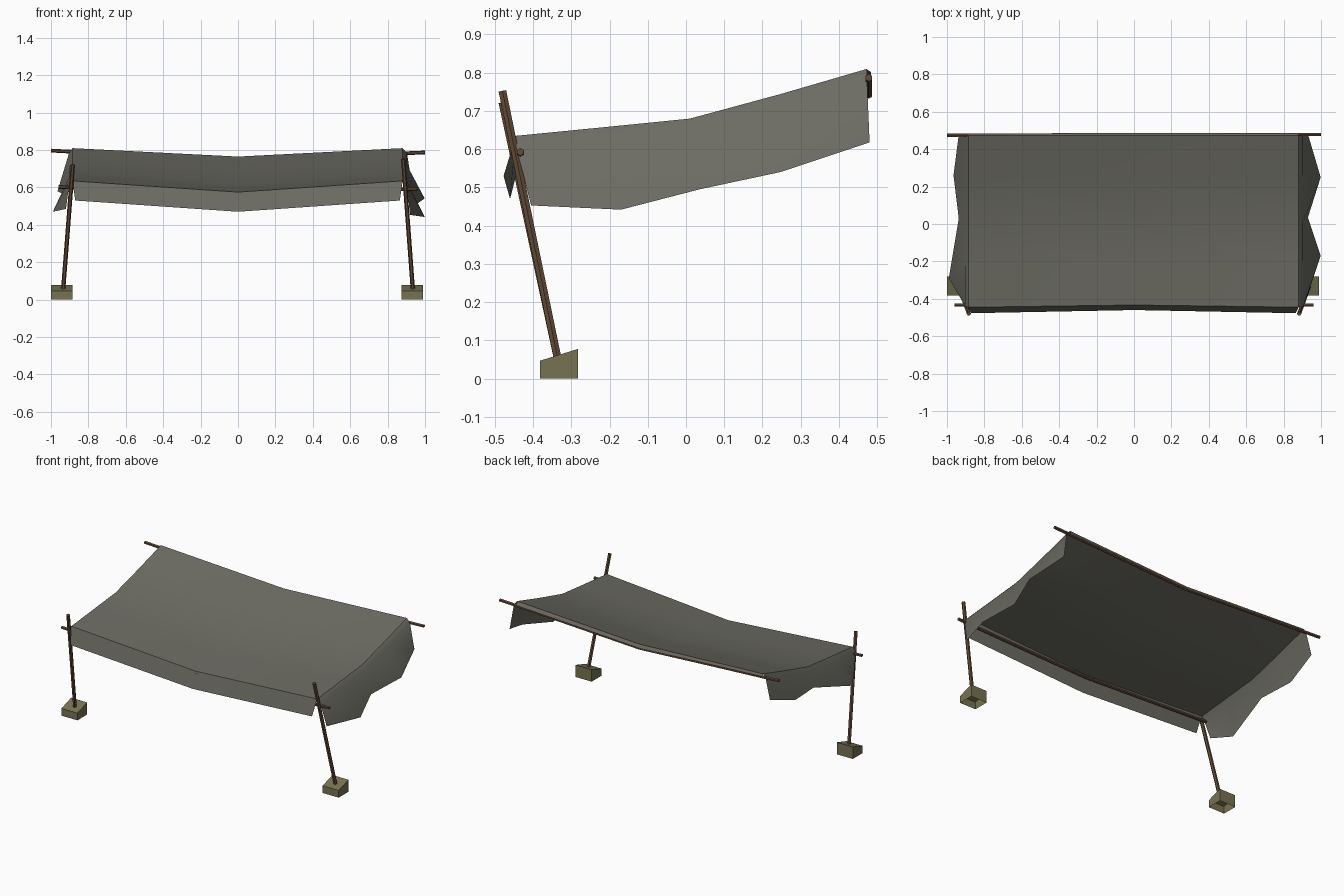
import bpy, bmesh, math
from mathutils import Vector

if "Cube" in bpy.data.objects:
    bpy.data.objects.remove(bpy.data.objects["Cube"])


def mat(name, col):
    m = bpy.data.materials.new(name)
    m.diffuse_color = (*col, 1)
    m.use_nodes = True
    m.node_tree.nodes["Principled BSDF"].inputs["Base Color"].default_value = m.diffuse_color
    return m


CLOTH = mat("grey canvas", (0.150, 0.148, 0.125))
WOOD = mat("brown wood", (0.125, 0.072, 0.040))
STONE = mat("olive stone", (0.185, 0.170, 0.085))


def finish(name, bm, m, smooth=None):
    me = bpy.data.meshes.new(name)
    bm.to_mesh(me)
    bm.free()
    me.materials.append(m)
    ob = bpy.data.objects.new(name, me)
    bpy.context.collection.objects.link(ob)
    if smooth:
        bpy.context.view_layer.objects.active = ob
        ob.select_set(True)
        bpy.ops.object.shade_smooth_by_angle(angle=math.radians(smooth))
        ob.select_set(False)
    return ob


def skin(bm, rows):
    """Join rows of points into a sheet of quads."""
    vs = [[bm.verts.new(p) for p in r] for r in rows]
    for a, b in zip(vs, vs[1:]):
        for i in range(len(a) - 1):
            bm.faces.new((a[i], a[i + 1], b[i + 1], b[i]))
    return vs


def pole(name, pts, r, sides=6):
    """Faceted pole swept along a polyline, capped at both ends."""
    pts = [Vector(p) for p in pts]
    d = (pts[-1] - pts[0]).normalized()
    u = d.cross(Vector((0, 1, 0))).normalized()
    w = d.cross(u)
    bm = bmesh.new()
    rings = [[p + r * (math.cos(a) * u + math.sin(a) * w)
              for a in [2 * math.pi * k / sides for k in range(sides)]] for p in pts]
    vs = [[bm.verts.new(c) for c in ring] for ring in rings]
    for a, b in zip(vs, vs[1:]):
        for k in range(sides):
            n = (k + 1) % sides
            bm.faces.new((a[k], a[n], b[n], b[k]))
    bm.faces.new(vs[0])
    bm.faces.new(vs[-1])
    bmesh.ops.recalc_face_normals(bm, faces=bm.faces)
    return finish(name, bm, WOOD, 40)


# canvas: sagging roof, front valance, back lip and two ragged side flaps
YS = [-0.445, -0.21, 0.01, 0.25, 0.473]
ZE = [0.635, 0.658, 0.68, 0.745, 0.81]      # height along the side edges
ZC = [0.575, 0.596, 0.62, 0.692, 0.765]     # height along the sagging middle
bm = bmesh.new()
rows = [[(-0.87, -0.477, 0.53), (0, -0.46, 0.47), (0.865, -0.477, 0.53)]]
for y, ze, zc in zip(YS, ZE, ZC):
    rows.append([(-0.885, y, ze), (0, y + (0.012 if y < -0.4 else 0), zc), (0.88, y, ze)])
rows.append([(-0.885, 0.483, 0.79), (0, 0.487, 0.745), (0.88, 0.483, 0.79)])
skin(bm, rows)

FLAPS = {
    -1: [(-0.92, -0.41, 0.485), (-0.99, -0.29, 0.47), (-0.937, 0.03, 0.565),
         (-0.965, 0.26, 0.58), (-0.937, 0.478, 0.655)],
    1: [(0.92, -0.405, 0.453), (0.998, -0.17, 0.442), (0.93, 0.035, 0.495),
        (0.998, 0.25, 0.541), (0.93, 0.48, 0.618)],
}
for s, hem in FLAPS.items():
    edge = [(-0.885 if s < 0 else 0.88, y, z) for y, z in zip(YS, ZE)]
    fold = [(s * 0.903, y, z - 0.025) for y, z in zip(YS, ZE)]
    skin(bm, [edge, fold, hem] if s > 0 else [hem, fold, edge])
bmesh.ops.remove_doubles(bm, verts=bm.verts, dist=0.0005)
bmesh.ops.recalc_face_normals(bm, faces=bm.faces)
if sum(f.normal.z for f in bm.faces) < 0:
    bmesh.ops.reverse_faces(bm, faces=bm.faces)
finish("canvas_sheet", bm, CLOTH, 35)

# bent rails under the canvas
pole("back_rail", [(-1, 0.475, 0.797), (-0.6, 0.476, 0.776), (0, 0.478, 0.742),
                   (0.6, 0.478, 0.77), (1, 0.478, 0.787)], 0.010)
pole("front_rail", [(-0.96, -0.433, 0.603), (0, -0.428, 0.557), (0.96, -0.433, 0.593)], 0.010)

# leaning posts and their wedge-topped footings (open underneath)
for side, s, top in (("left", -1, 0.722), ("right", 1, 0.752)):
    foot = Vector((s * 0.935, -0.335, 0.05))
    head = Vector((s * 0.883, -0.48, top))
    pole(side + "_post", [foot, head], 0.0115)

    x0, x1 = (-1.0, -0.885) if s < 0 else (0.875, 0.99)
    bm = bmesh.new()
    bmesh.ops.create_cube(bm, size=1)
    for v in bm.verts:
        up, back = v.co.z > 0, v.co.y > 0
        v.co = (x0 if v.co.x < 0 else x1, -0.282 if back else -0.382,
                (0.078 if back else 0.047) if up else 0)
    bm.faces.ensure_lookup_table()
    under = [f for f in bm.faces if all(v.co.z == 0 for v in f.verts)]
    bmesh.ops.delete(bm, geom=under, context='FACES_ONLY')
    finish(side + "_footing", bm, STONE)
